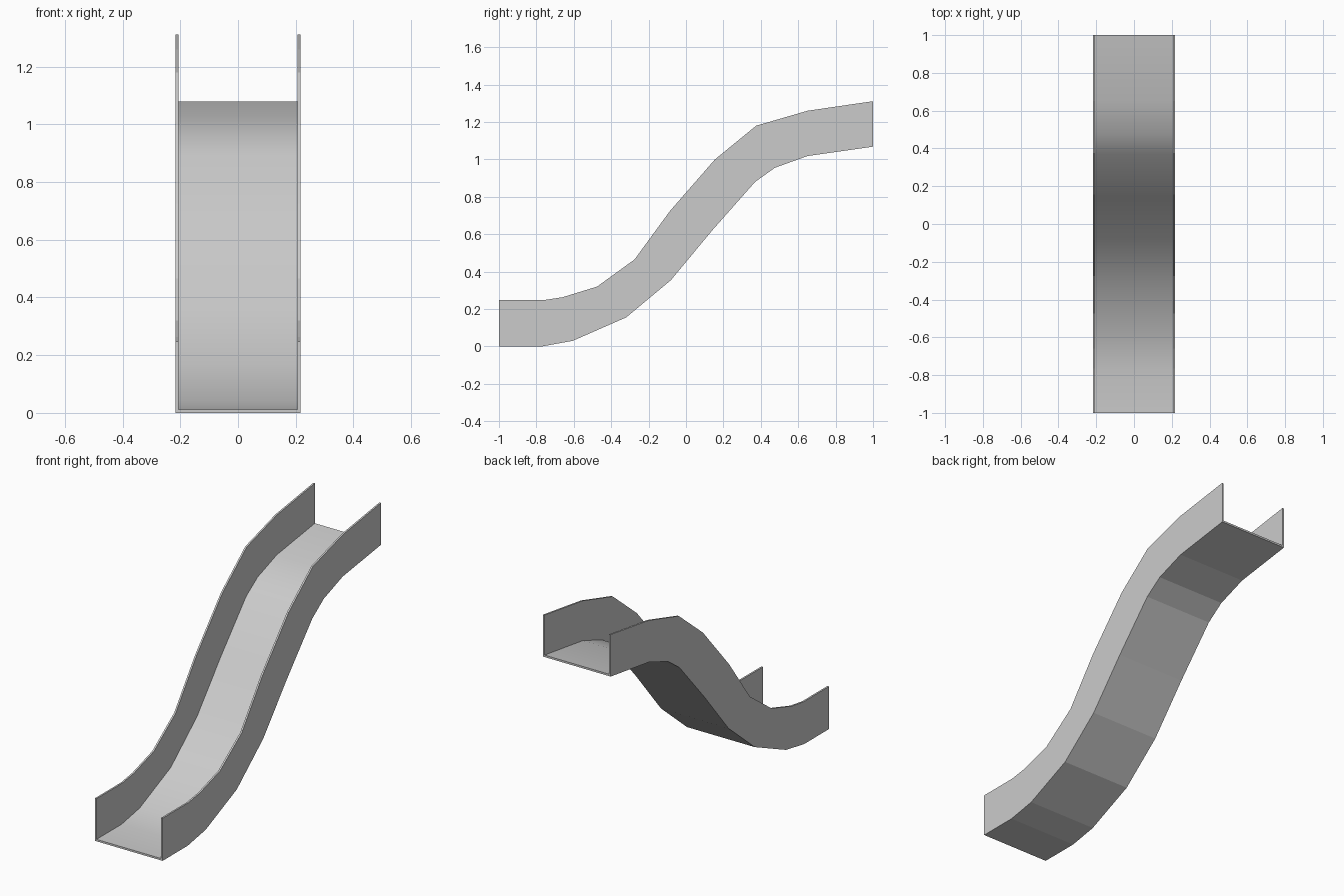
import bpy, bmesh, math

if "Cube" in bpy.data.objects:
    bpy.data.objects.remove(bpy.data.objects["Cube"])

OUTER, INNER, BED = 0.217, 0.207, 0.011

# Side profile (y, z): underside and wall top edge, paired station by station
under = [(-1, 0), (-0.77, 0), (-0.605, 0.03), (-0.32, 0.155), (-0.08, 0.355),
         (0.14, 0.62), (0.37, 0.88), (0.475, 0.955), (0.65, 1.018), (1, 1.068)]
rim = [(-1, 0.247), (-0.765, 0.247), (-0.66, 0.263), (-0.475, 0.32), (-0.275, 0.465),
       (-0.085, 0.725), (0.155, 1.0), (0.375, 1.18), (0.65, 1.26), (1, 1.311)]


def bed_height(i):
    """Top of the sliding bed, keeping its thickness along the slope."""
    a, b = under[max(i - 1, 0)], under[min(i + 1, len(under) - 1)]
    slope = (b[1] - a[1]) / (b[0] - a[0])
    return under[i][1] + BED * math.hypot(1, slope)


# U-shaped trough lofted along the profile
bm = bmesh.new()
rings = []
for i, ((uy, uz), (ry, rz)) in enumerate(zip(under, rim)):
    bz = bed_height(i)
    section = [(-OUTER, uy, uz), (OUTER, uy, uz), (OUTER, ry, rz), (INNER, ry, rz),
               (INNER, uy, bz), (-INNER, uy, bz), (-INNER, ry, rz), (-OUTER, ry, rz)]
    rings.append([bm.verts.new(p) for p in section])

for a, b in zip(rings, rings[1:]):
    for k in range(8):
        n = (k + 1) % 8
        face = bm.faces.new((a[k], a[n], b[n], b[k]))
        face.smooth = (k == 4)          # sliding bed is smooth, the rest is flat

# End caps: two wall ends and the bed end
for ring in (rings[0], rings[-1]):
    for ids in ((0, 1, 4, 5), (1, 2, 3, 4), (0, 5, 6, 7)):
        bm.faces.new([ring[j] for j in ids])

bmesh.ops.recalc_face_normals(bm, faces=bm.faces)
mesh = bpy.data.meshes.new("slide_chute")
bm.to_mesh(mesh)
bm.free()
bpy.context.collection.objects.link(bpy.data.objects.new("slide_chute", mesh))
